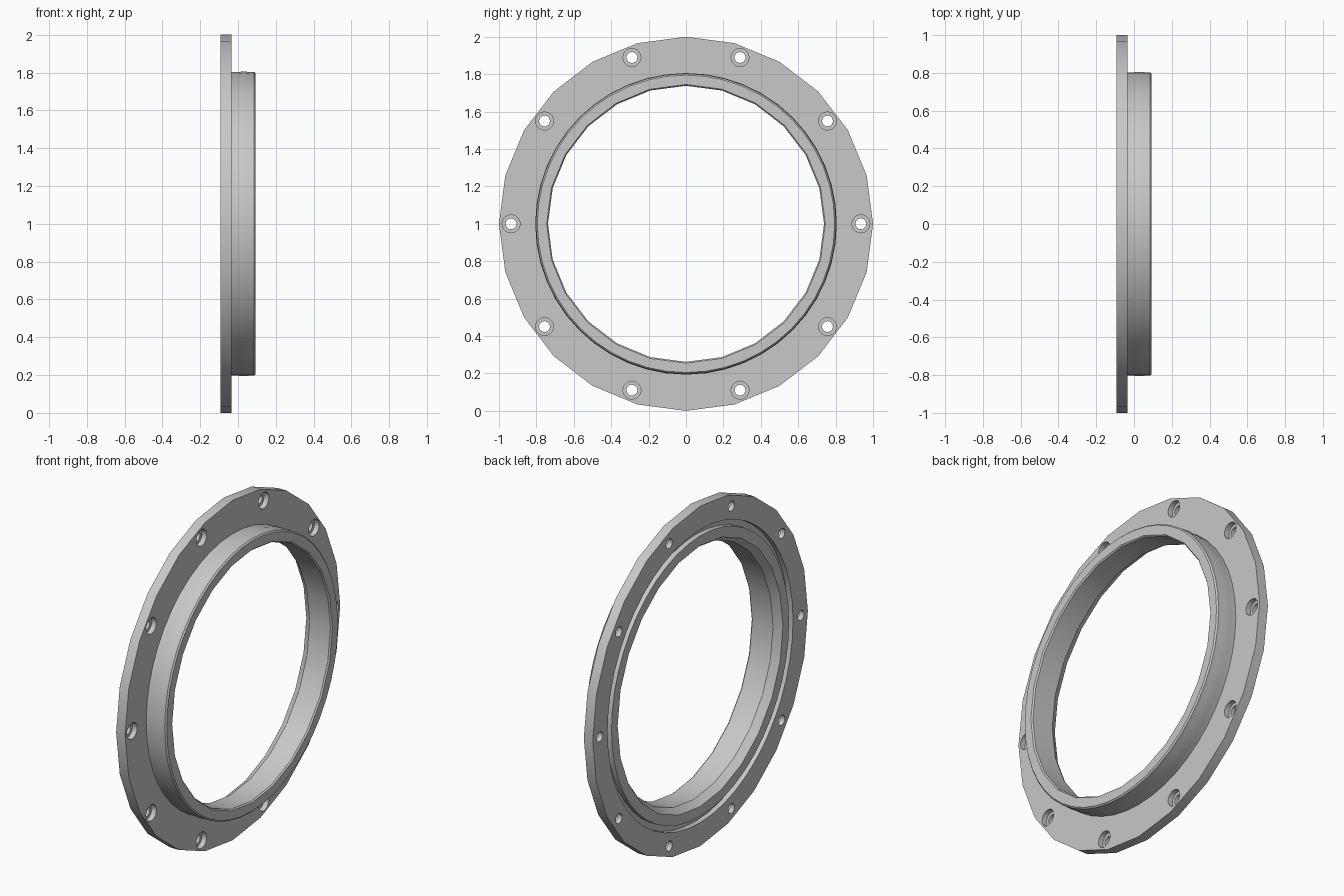
import bpy, bmesh, math
from mathutils import Vector

cube = bpy.data.objects.get("Cube")
if cube:
    bpy.data.objects.remove(cube, do_unlink=True)

metal = bpy.data.materials.new("light grey metal")
metal.use_nodes = True
metal.diffuse_color = (0.58, 0.58, 0.58, 1)
metal.node_tree.nodes["Principled BSDF"].inputs["Base Color"].default_value = (0.58, 0.58, 0.58, 1)

BACK, FLANGE, END = -0.093, -0.035, 0.093   # key stations along x


def revolve(name, profile, sides, closed=False, centre=(0, 1)):
    """Turn an (x, radius) profile round an x-parallel axis at centre (y, z)."""
    bm = bmesh.new()
    rings = []
    for x, r in profile:
        rings.append([bm.verts.new(Vector((x, centre[0] + r * math.cos(a), centre[1] + r * math.sin(a))))
                      for a in (math.tau * i / sides for i in range(sides))])
    pairs = list(zip(rings, rings[1:]))
    if closed:
        pairs.append((rings[-1], rings[0]))
    else:
        bm.faces.new(rings[0])
        bm.faces.new(rings[-1])
    for a, b in pairs:
        for i in range(sides):
            j = (i + 1) % sides
            bm.faces.new((a[i], a[j], b[j], b[i]))
    bmesh.ops.recalc_face_normals(bm, faces=bm.faces)
    mesh = bpy.data.meshes.new(name)
    bm.to_mesh(mesh)
    bm.free()
    mesh.materials.append(metal)
    obj = bpy.data.objects.new(name, mesh)
    bpy.context.collection.objects.link(obj)
    return obj


def combine(target, tool, operation):
    mod = target.modifiers.new(operation.title(), 'BOOLEAN')
    mod.object, mod.operation, mod.solver = tool, operation, 'EXACT'
    bpy.context.view_layer.objects.active = target
    bpy.ops.object.modifier_apply(modifier=mod.name)
    bpy.data.objects.remove(tool, do_unlink=True)


# Flange disc and collar with a slight sealing ridge and chamfered end
body = revolve("flanged_ring", [(BACK, 1), (FLANGE, 1)], 24)
collar = revolve("collar", [(FLANGE - 0.02, 0.803), (0, 0.803), (0.03, 0.806), (0.06, 0.803),
                            (END - 0.008, 0.803), (END, 0.795)], 48)
combine(body, collar, 'UNION')

# Bore, eased at both mouths
bore = revolve("bore_cutter", [(BACK - 0.02, 0.78), (BACK, 0.768), (-0.05, 0.738),
                               (END - 0.008, 0.738), (END + 0.008, 0.752)], 24)
combine(body, bore, 'DIFFERENCE')

# Seal groove in the back face
groove = revolve("groove_cutter", [(BACK - 0.02, 0.825), (BACK + 0.03, 0.825),
                                   (BACK + 0.03, 0.862), (BACK - 0.02, 0.862)], 48, closed=True)
combine(body, groove, 'DIFFERENCE')

# Ten counterbored bolt holes
for i in range(10):
    a = math.tau * i / 10
    centre = (0.935 * math.cos(a), 1 + 0.935 * math.sin(a))
    hole = revolve("bolt_hole_cutter", [(BACK - 0.02, 0.029), (FLANGE - 0.03, 0.029),
                                        (FLANGE - 0.03, 0.048), (FLANGE + 0.02, 0.048)], 20, centre=centre)
    combine(body, hole, 'DIFFERENCE')

bpy.ops.object.select_all(action='DESELECT')
body.select_set(True)
bpy.context.view_layer.objects.active = body
bpy.ops.object.shade_smooth_by_angle(angle=math.radians(30))
